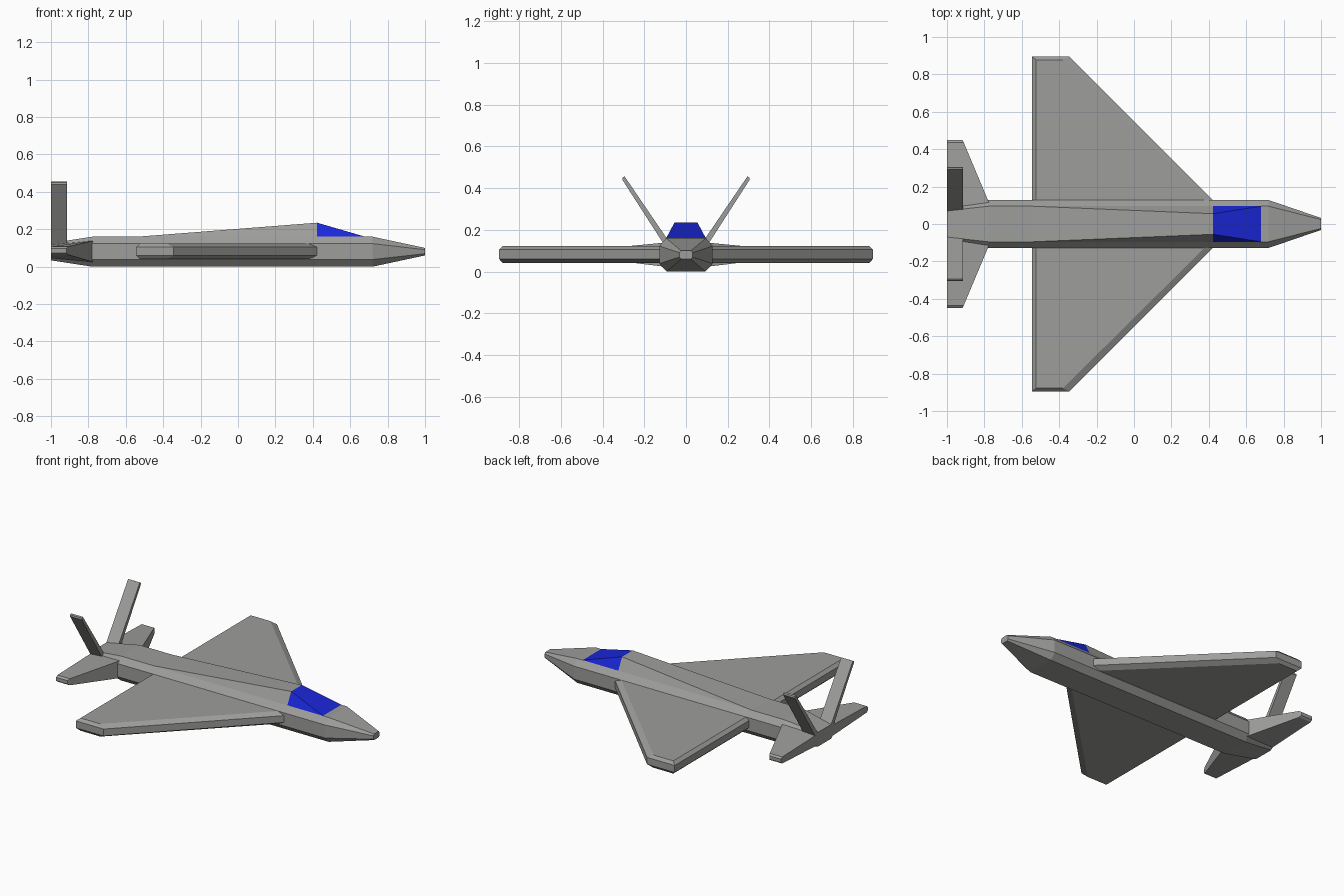
import bpy
import bmesh

if "Cube" in bpy.data.objects:
    bpy.data.objects.remove(bpy.data.objects["Cube"])

GREY = (0.34, 0.34, 0.33, 1)
BLUE = (0.01, 0.02, 0.7, 1)


def paint(name, color):
    mat = bpy.data.materials.new(name)
    mat.diffuse_color = color
    mat.use_nodes = True
    mat.node_tree.nodes["Principled BSDF"].inputs["Base Color"].default_value = mat.diffuse_color
    return mat


body_paint = paint("dark_grey", GREY)
glass_paint = paint("blue_glass", BLUE)


def make(name, verts, faces, mirror=False, mat=body_paint):
    """Mesh object from points and faces, optionally mirrored across the centre line."""
    mesh = bpy.data.meshes.new(name)
    mesh.from_pydata(verts, [], faces)
    bm = bmesh.new()
    bm.from_mesh(mesh)
    bmesh.ops.recalc_face_normals(bm, faces=bm.faces)
    bm.to_mesh(mesh)
    bm.free()
    mesh.materials.append(mat)
    ob = bpy.data.objects.new(name, mesh)
    bpy.context.collection.objects.link(ob)
    if mirror:
        mod = ob.modifiers.new("Mirror", 'MIRROR')
        mod.use_axis = (False, True, False)
        mod.use_mirror_merge = False
    return ob


def loft(name, rings, mirror=False):
    """Closed solid skinned through rings that have equal point counts."""
    n = len(rings[0])
    verts = [p for ring in rings for p in ring]
    faces = [(r * n + i, r * n + (i + 1) % n, (r + 1) * n + (i + 1) % n, (r + 1) * n + i)
             for r in range(len(rings) - 1) for i in range(n)]
    last = (len(rings) - 1) * n
    faces += [tuple(range(n))[::-1], tuple(range(last, last + n))]
    return make(name, verts, faces, mirror)


# Fuselage: eight-sided section scaled along x (x, width scale, height scale)
MID = 0.08
half = [(0.093, -0.08), (0.128, -0.042), (0.128, 0.043), (0.095, 0.08)]
section = half + [(-y, z) for y, z in reversed(half)]
stations = [(-1.0, 0.74, 0.58), (-0.78, 1, 1), (0.72, 1, 1), (1.0, 0.25, 0.25)]
loft("fuselage", [[(x, y * sy, MID + z * sz) for y, z in section]
                  for x, sy, sz in stations])

# Spine rising from the rear deck to the cockpit, and the glass in front of it
BASE_Y, TOP_Y, DECK, PEAK = 0.095, 0.055, 0.16, 0.235


def wedge(name, x_end, mat):
    verts = [(0.423, -BASE_Y, DECK), (0.423, BASE_Y, DECK),
             (0.423, TOP_Y, PEAK), (0.423, -TOP_Y, PEAK),
             (x_end, -BASE_Y, DECK), (x_end, BASE_Y, DECK)]
    faces = [(0, 1, 2, 3), (0, 3, 4), (1, 5, 2), (3, 2, 5, 4), (0, 4, 5, 1)]
    return make(name, verts, faces, mat=mat)


wedge("spine", -0.54, body_paint)
wedge("canopy", 0.68, glass_paint)

# Main wings: flat plates with chamfered rims
outer = [(-0.545, 0.09), (-0.545, 0.895), (-0.345, 0.895), (0.46, 0.09)]
inner = [(-0.523, 0.09), (-0.523, 0.878), (-0.38, 0.878), (0.415, 0.09)]
loft("wing", [[(x, y, z) for x, y in outline] for outline, z in
              [(inner, 0.04), (outer, 0.06), (outer, 0.105), (inner, 0.123)]],
     mirror=True)

# Tailplanes: thick at the root, thin at the tip
loft("tailplane", [
    [(-1.0, 0.06, 0.045), (-0.765, 0.09, 0.022), (-0.765, 0.09, 0.14), (-1.0, 0.06, 0.117)],
    [(-1.0, 0.435, 0.064), (-0.91, 0.435, 0.064), (-0.91, 0.435, 0.107), (-1.0, 0.435, 0.107)],
    [(-1.0, 0.448, 0.074), (-0.917, 0.448, 0.074), (-0.917, 0.448, 0.097), (-1.0, 0.448, 0.097)],
], mirror=True)

# Canted tail fins
loft("tail_fin", [[(-1.0, y0, z0), (-0.915, y0, z0), (-0.915, y1, z1), (-1.0, y1, z1)]
                  for y0, z0, y1, z1 in [(0.045, 0.09, 0.07, 0.075),
                                         (0.288, 0.447, 0.305, 0.44),
                                         (0.294, 0.456, 0.303, 0.451)]],
     mirror=True)
